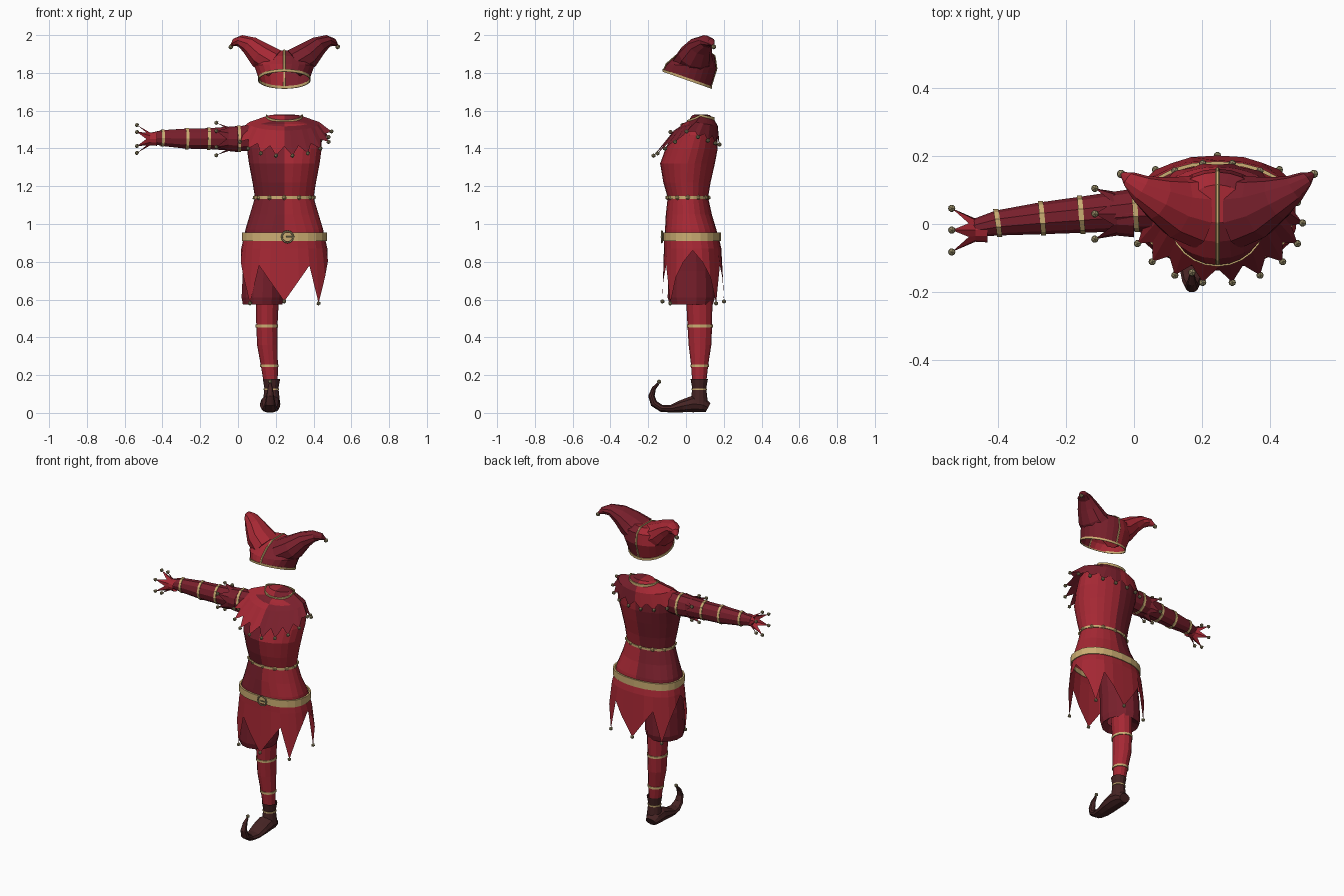
import bpy, bmesh
from math import sin, cos, pi, copysign
from mathutils import Vector, Matrix

if "Cube" in bpy.data.objects:
    bpy.data.objects.remove(bpy.data.objects["Cube"])

MID = 0.245  # centre line of the garment


def material(name, rgb):
    m = bpy.data.materials.new(name)
    m.use_nodes = True
    m.diffuse_color = (*rgb, 1)
    m.node_tree.nodes["Principled BSDF"].inputs["Base Color"].default_value = (*rgb, 1)
    return m


RED = material("bright red cloth", (0.38, 0.021, 0.034))
DARK = material("dark red cloth", (0.19, 0.014, 0.025))
GOLD = material("gold trim", (0.60, 0.42, 0.17))
BROWN = material("brown leather", (0.06, 0.017, 0.017))
BRASS = material("dull brass", (0.32, 0.27, 0.14))


def finish(name, bm, mats, split=False):
    """Make the object; split gives the second material to the +x half."""
    bmesh.ops.recalc_face_normals(bm, faces=bm.faces)
    if split:
        for f in bm.faces:
            f.material_index = int(f.calc_center_median().x > MID)
    me = bpy.data.meshes.new(name)
    bm.to_mesh(me)
    bm.free()
    for m in mats:
        me.materials.append(m)
    ob = bpy.data.objects.new(name, me)
    bpy.context.collection.objects.link(ob)
    return ob


def loft(name, rings, *mats, caps=(False, False), closed=False):
    bm = bmesh.new()
    rows = [[bm.verts.new(p) for p in r] for r in rings]
    pairs = list(zip(rows, rows[1:])) + ([(rows[-1], rows[0])] if closed else [])
    for a, b in pairs:
        for i in range(len(a)):
            j = (i + 1) % len(a)
            bm.faces.new((a[i], a[j], b[j], b[i]))
    for use, row in zip(caps, (rows[0], rows[-1])):
        if use:
            bm.faces.new(row)
    return finish(name, bm, mats, len(mats) > 1)


def ellipse(z, cx, cy, rx, ry, n=24, tilt=0.0, power=1.0):
    """Ring starting at the front; tilt lifts the front, power under 1 squares it."""
    ring = []
    for i in range(n):
        s, c = (round(f(2 * pi * i / n), 6) for f in (sin, cos))
        ring.append(Vector((cx + rx * copysign(abs(s) ** power, s),
                            cy - ry * copysign(abs(c) ** power, c), z + tilt * c)))
    return ring


def hip(z, cy, rx, ry):
    """Squarer ring used from the hips down."""
    return ellipse(z, MID, cy, rx, ry, power=0.85)


def sweep(path, radii, ref, n=10):
    """Rings along a path; each radius pair is (along ref, across ref)."""
    pts, rings = [Vector(p) for p in path], []
    for i, p in enumerate(pts):
        t = (pts[min(i + 1, len(pts) - 1)] - pts[max(i - 1, 0)]).normalized()
        b = t.cross(Vector(ref)).normalized()
        a = b.cross(t)
        rings.append([p + a * radii[i][0] * cos(w) + b * radii[i][1] * sin(w)
                      for w in (2 * pi * k / n for k in range(n))])
    return rings


def bells(name, spots, r=0.012, mat=BRASS):
    bm = bmesh.new()
    for p in spots:
        bmesh.ops.create_icosphere(bm, subdivisions=1, radius=r, matrix=Matrix.Translation(p))
    finish(name, bm, [mat])


def hoop(name, inner, grow, mat, depth=(0, 0, 0.014)):
    """Trim band standing slightly proud of a ring."""
    c = sum(inner, Vector()) / len(inner)
    d = Vector(depth) / 2
    outer = [p + (p - c).normalized() * grow for p in inner]
    return loft(name, [[p - d for p in inner], [p - d for p in outer],
                       [p + d for p in outer], [p + d for p in inner]], mat, closed=True)


def flare(name, rings, valley, tip, *mats):
    """Cloth ending in pointed tips, each with a bell."""
    hem = [tip[i] if i % 2 else valley[i] for i in range(len(tip))]
    loft(name, rings + [hem], *mats)
    bells(name + "_bells", tip[1::2])


# Tunic, squared at the hips and rounder above
low = [(0.90, 0.03, 0.218, 0.146), (0.97, 0.025, 0.206, 0.136)]
high = [(1.05, 0.015, 0.182, 0.122), (1.14, 0.010, 0.155, 0.107), (1.22, 0.005, 0.168, 0.125),
        (1.32, 0.008, 0.187, 0.145), (1.40, 0.030, 0.198, 0.138), (1.47, 0.050, 0.198, 0.118),
        (1.53, 0.070, 0.165, 0.090), (1.55, 0.078, 0.09, 0.06)]
loft("tunic", [hip(*r) for r in low] + [ellipse(z, MID, y, rx, ry) for z, y, rx, ry in high], DARK, RED)
waist = ellipse(1.14, MID, 0.01, 0.155, 0.107)
hoop("waist_cord", waist, 0.006, GOLD)
bells("waist_knots", waist[::2], 0.014, GOLD)

# Belt and round buckle
hoop("belt", hip(0.933, 0.03, 0.214, 0.143), 0.011, GOLD, (0, 0, 0.045))
buckle = sweep([(0.262 + 0.03 * cos(a), -0.128, 0.932 + 0.03 * sin(a))
                for a in (2 * pi * i / 12 for i in range(12))], [(0.005, 0.005)] * 12, (0, 1, 0), 5)
loft("buckle", buckle, BRASS, closed=True)
loft("buckle_pin", sweep([(0.255, -0.132, 0.932), (0.3, -0.132, 0.932)],
                         [(0.004, 0.004)] * 2, (0, 1, 0), 5), BRASS, caps=(True, True))

# Pointed skirt: front, back and four corner tips, with high gaps at the sides
half = [0.59, 0.70, 0.78, 0.58, 0.72, 0.80, 0.86]
drop = half + half[-2::-1]
hem = hip(0, 0.038, 0.244, 0.163)
middle = hip(0.87, 0.035, 0.228, 0.152)
for i, p in enumerate(hem):
    p.z = drop[min(i, 24 - i)]
    t = min(1, (0.87 - p.z) / 0.12)
    p.xy = middle[i].xy.lerp(p.xy, t)
loft("skirt", [hip(0.92, 0.03, 0.217, 0.146), middle, hem], RED)
bells("skirt_bells", [hem[i] for i in (0, 3, 9, 12, 15, 21)])

# Short trouser leg, with a turned-in hem
loft("trouser_leg", [ellipse(z, x, 0.028, rx, ry, 14) for z, x, rx, ry in
                     ((0.90, 0.15, 0.110, 0.110), (0.75, 0.135, 0.112, 0.122), (0.61, 0.13, 0.114, 0.125),
                      (0.575, 0.13, 0.107, 0.115), (0.60, 0.145, 0.06, 0.07))], DARK)

# Stocking and its bands
leg = [(0.62, 0.155, 0.07, 0.062, 0.07), (0.46, 0.153, 0.073, 0.056, 0.065),
       (0.36, 0.155, 0.074, 0.054, 0.06), (0.25, 0.166, 0.072, 0.045, 0.045),
       (0.15, 0.174, 0.07, 0.036, 0.036)]
legrings = [ellipse(*r, n=12) for r in leg]
loft("stocking", legrings, RED)
for label, k in (("knee", 1), ("calf", 3)):
    hoop(label + "_band", legrings[k], 0.004, GOLD)

# Shoe with curled toe
loft("shoe_cuff", [ellipse(z, 0.177, 0.07, r, r, 12) for z, r in
                   ((0.18, 0.046), (0.13, 0.037), (0.05, 0.046))], BROWN)
hoop("shoe_band", ellipse(0.125, 0.177, 0.07, 0.037, 0.037, 12), 0.004, GOLD, (0, 0, 0.008))
foot = [(0.117, 0.028, 0.036, 0.027), (0.09, 0.042, 0.050, 0.041), (0.04, 0.048, 0.054, 0.047),
        (-0.02, 0.036, 0.053, 0.035), (-0.08, 0.022, 0.046, 0.021), (-0.13, 0.024, 0.036, 0.02),
        (-0.17, 0.05, 0.028, 0.02), (-0.183, 0.09, 0.02, 0.018), (-0.17, 0.13, 0.014, 0.012),
        (-0.147, 0.155, 0.007, 0.007)]
loft("shoe", sweep([(0.17, y, z) for y, z, _, _ in foot], [(w, h) for _, _, w, h in foot],
                   (1, 0, 0)), BROWN, caps=(True, True))
bells("shoe_bell", [Vector((0.17, -0.142, 0.165))])

# Sleeve and its bands
arm = [(0.10, 0.045, 1.457, 0.062, 0.072), (0.005, 0.042, 1.452, 0.062, 0.070),
       (-0.155, 0.027, 1.452, 0.053, 0.058), (-0.27, 0.017, 1.452, 0.047, 0.056),
       (-0.40, 0.003, 1.455, 0.037, 0.044), (-0.47, -0.012, 1.455, 0.026, 0.028)]
armrings = sweep([a[:3] for a in arm], [a[3:] for a in arm], (0, 1, 0))
loft("sleeve", armrings, DARK, caps=(False, True))
for label, k in (("shoulder", 1), ("elbow", 2), ("forearm", 3), ("wrist", 4)):
    hoop(label + "_band", armrings[k], 0.004, GOLD, (0.015, 0, 0))


def cuff(name, y, z, stations, mat):
    rings = sweep([(x, y, z) for x, _ in stations], [(r, r) for _, r in stations], (0, 1, 0), 12)
    flare(name, rings[:-2], rings[-2], rings[-1], mat)


cuff("upper_cuff", 0.03, 1.45, [(0.0, 0.069), (-0.05, 0.064), (-0.06, 0.065), (-0.115, 0.086)], DARK)
cuff("wrist_cuff", -0.018, 1.45, [(-0.43, 0.036), (-0.465, 0.034), (-0.485, 0.04), (-0.535, 0.074)], RED)

# Jagged collar, closed over the neck, hanging lower on the chest than over the shoulders


def collar_ring(rx, ry, front, side, back, cy):
    ring = ellipse(0, MID, cy, rx, ry, 36)
    for i, p in enumerate(ring):
        c = cos(2 * pi * i / 36)
        p.z = side + ((front if c > 0 else back) - side) * abs(c) ** 0.8
    return ring


neck = collar_ring(0.092, 0.068, 1.543, 1.572, 1.558, 0.078)
flare("collar", [ellipse(1.58, MID, 0.08, 0.001, 0.001, 36), ellipse(1.578, MID, 0.08, 0.07, 0.045, 36),
                 neck, collar_ring(0.185, 0.116, 1.495, 1.54, 1.52, 0.052)],
      collar_ring(0.22, 0.152, 1.41, 1.50, 1.46, 0.022),
      collar_ring(0.25, 0.177, 1.36, 1.49, 1.42, 0.003), RED, DARK)
hoop("neck_trim", neck, 0.006, GOLD, (0, 0, 0.016))

# Cap with two horns
rim = ellipse(1.768, MID, 0.006, 0.135, 0.126, 24, 0.044)
crown = [(1.835, 0.03, 0.158, 0.132, 0.012), (1.89, 0.05, 0.138, 0.102, 0.0), (1.918, 0.06, 0.08, 0.055, 0.0)]
loft("cap", [rim] + [ellipse(z, MID, y, rx, ry, 24, t) for z, y, rx, ry, t in crown],
     RED, DARK, caps=(False, True))
hoop("cap_rim", rim, 0.005, GOLD)
horn = [(0.05, 0.037, 1.85, 0.11, 0.08), (0.12, 0.05, 1.89, 0.092, 0.075),
        (0.175, 0.076, 1.94, 0.066, 0.054), (0.225, 0.105, 1.967, 0.042, 0.034),
        (0.26, 0.132, 1.963, 0.024, 0.021), (0.278, 0.145, 1.947, 0.008, 0.008)]
for side, label, mat in ((-1, "right", RED), (1, "left", DARK)):
    loft(label + "_horn", sweep([(MID + side * x, y, z) for x, y, z, _, _ in horn],
                                [h[3:] for h in horn], (0, 1, 0)), mat, caps=(True, True))
bells("horn_bells", [Vector((MID + s * 0.283, 0.147, 1.938)) for s in (-1, 1)], 0.014)
seam = [(-0.121, 1.81), (-0.104, 1.848), (-0.054, 1.892), (0.005, 1.92), (0.115, 1.92),
        (0.153, 1.89), (0.163, 1.823), (0.132, 1.725)]
loft("cap_seam", sweep([(MID, y, z) for y, z in seam], [(0.006, 0.004)] * len(seam), (1, 0, 0), 6),
     GOLD, caps=(True, True))
